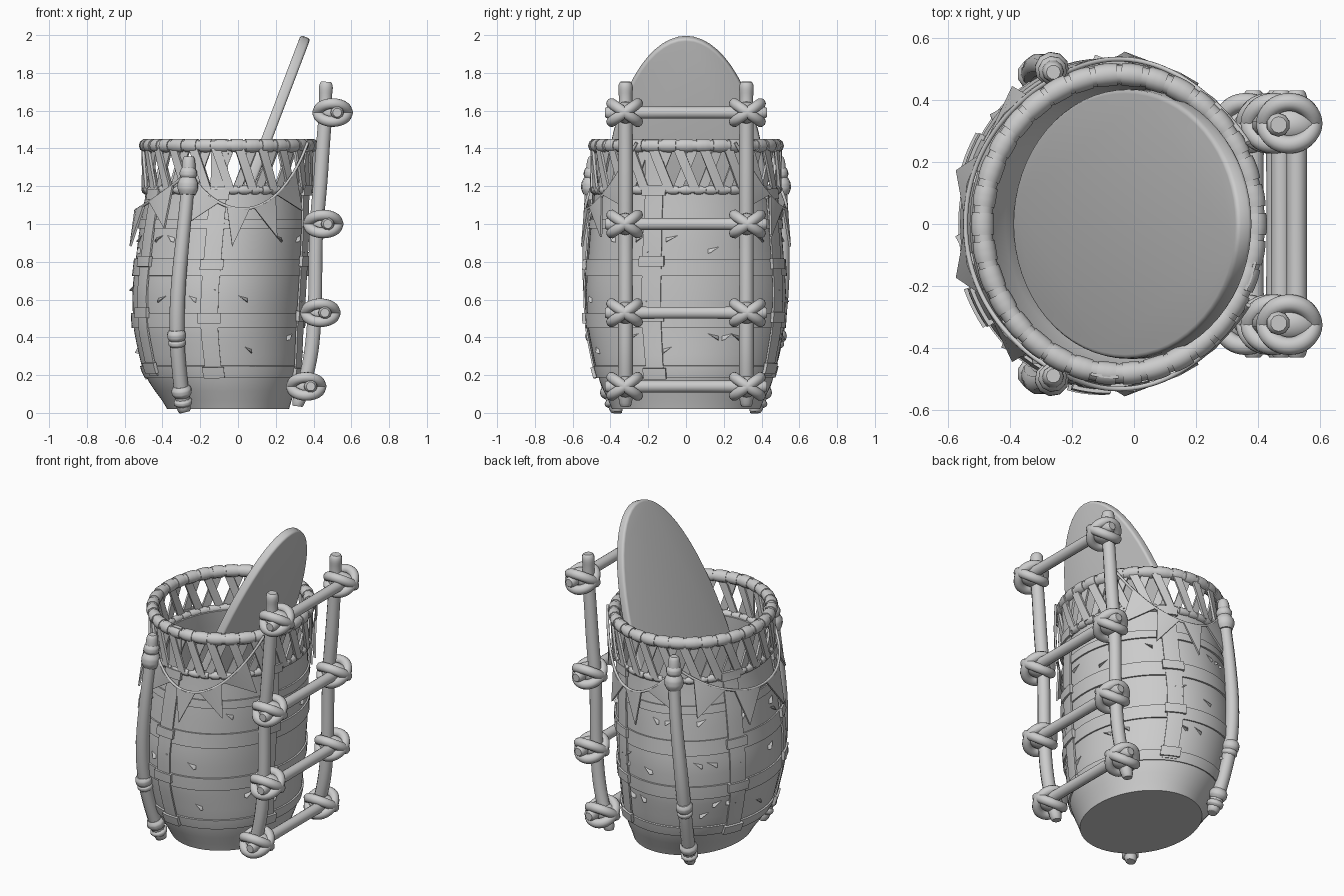
import bpy, bmesh, math, random
from mathutils import Vector, Matrix

if "Cube" in bpy.data.objects:
    bpy.data.objects.remove(bpy.data.objects["Cube"])

random.seed(4)
TAU = 2 * math.pi
# basket sections: z, centre x, half width x, half width y
SECTIONS = [(0.02, -.05, .315, .385), (.12, -.07, .375, .44), (.22, -.085, .42, .475),
            (.45, -.105, .45, .52), (.65, -.1, .46, .53), (.95, -.075, .45, .508),
            (1.18, -.055, .43, .483), (1.45, -.047, .442, .483)]


def lin(z):
    z = min(max(z, SECTIONS[0][0]), SECTIONS[-1][0])
    for a, b in zip(SECTIONS, SECTIONS[1:]):
        if z <= b[0]:
            f = (z - a[0]) / (b[0] - a[0])
            return Vector([a[i] + (b[i] - a[i]) * f for i in (1, 2, 3)])


def on_body(t, z, off=0.0):
    cx, rx, ry = (lin(z) * 2 + lin(z - .05) + lin(z + .05)) / 4
    return Vector((cx + (rx + off) * math.cos(t), (ry + off) * math.sin(t), z))


def select(ob):
    bpy.context.collection.objects.link(ob)
    bpy.ops.object.select_all(action='DESELECT')
    ob.select_set(True)
    bpy.context.view_layer.objects.active = ob


def finish(name, bm, solid=0, offset=1, angle=40):
    me = bpy.data.meshes.new(name)
    bm.to_mesh(me)
    bm.free()
    ob = bpy.data.objects.new(name, me)
    select(ob)
    if solid:
        m = ob.modifiers.new("thickness", 'SOLIDIFY')
        m.thickness, m.offset = solid, offset
        bpy.ops.object.modifier_apply(modifier="thickness")
    bpy.ops.object.shade_smooth_by_angle(angle=math.radians(angle))


def add_patch(bm, low, high, z0, z1, nt, nz, off, bottom=False):
    """Surface strip hugging the basket; low/high are angle ranges at z0 and z1."""
    grid = []
    for j in range(nz + 1):
        f = j / nz
        a, b = (low[k] + (high[k] - low[k]) * f for k in (0, 1))
        grid.append([bm.verts.new(on_body(a + (b - a) * i / nt, z0 + (z1 - z0) * f, off))
                     for i in range(nt + 1)])
    for r, s in zip(grid, grid[1:]):
        for i in range(nt):
            bm.faces.new((r[i], r[i + 1], s[i + 1], s[i]))
    if bottom:
        bm.faces.new(grid[0][:-1][::-1])
    bmesh.ops.remove_doubles(bm, verts=bm.verts, dist=1e-5)


def tube(name, paths, r, cyclic=False, radii=None, res=3):
    cu = bpy.data.curves.new(name, 'CURVE')
    cu.dimensions, cu.bevel_depth, cu.bevel_resolution = '3D', r, res
    cu.use_fill_caps = True
    for path in paths:
        s = cu.splines.new('NURBS')
        s.points.add(len(path) - 1)
        for i, (p, q) in enumerate(zip(s.points, path)):
            p.co = (*q, 1)
            p.radius = radii[i] if radii else 1
        s.order_u, s.resolution_u = 3, 4
        s.use_cyclic_u, s.use_endpoint_u = cyclic, not cyclic
    select(bpy.data.objects.new(name, cu))
    bpy.ops.object.convert(target='MESH')
    bpy.ops.object.shade_smooth_by_angle(angle=math.radians(60))


# basket body
bm = bmesh.new()
add_patch(bm, (0, TAU), (0, TAU), .02, 1.18, 72, 24, 0, bottom=True)
finish("basket_body", bm, .03, -1)

# horizontal hoops
bm = bmesh.new()
for z, h in ((.22, .06), (.49, .08), (.77, .09), (1.0, .05)):
    add_patch(bm, (0, TAU), (0, TAU), z - h / 2, z + h / 2, 72, 2, 0)
finish("hoops", bm, .01)

# vertical straps and the bands tied over them
bm, bands = bmesh.new(), bmesh.new()
for deg, top in ((-96, 1.45), (-20, 1.45), (65, 1.19), (155, 1.19), (210, 1.19)):
    t, w = math.radians(deg), .1
    add_patch(bm, (t - w, t + w), (t - w, t + w), .2, top, 4, 24, .006)
    for z in (.23, .52, .79, 1.17):
        k = random.uniform(-.02, .02)
        add_patch(bands, (t - w - .03, t + w + .03), (t - w - .03, t + w + .03),
                  z - .03 + k, z + .025 + k, 5, 2, .008)
finish("vertical_straps", bm, .01)
finish("strap_bands", bands, .02)

# torn splinters on the wall
bm = bmesh.new()
for i in range(44):
    t, z = random.uniform(0, TAU), random.choice((.33, .4, .6, .66, .86, .92))
    d = random.choice((-1, 1)) * random.uniform(.1, .16)
    a, b, c, tip = [bm.verts.new(p) for p in (
        on_body(t, z - .018, -.003), on_body(t, z + .01, -.003),
        on_body(t + d, z + .025, -.003), on_body(t + .15 * d, z - .012, .02))]
    for f in ((a, b, tip), (b, c, tip), (c, a, tip)):
        bm.faces.new(f)
bmesh.ops.recalc_face_normals(bm, faces=bm.faces)
finish("wall_splinters", bm, angle=80)

# woven lattice collar
N = 23
step = TAU / N
bm = bmesh.new()
for i in range(N):
    t, w = i * step, .054
    for s, off in ((1, -.004), (-1, .01)):
        a, b = t - s * step * .36, t + s * step * .36
        add_patch(bm, (a - w, a + w), (b - w, b + w), 1.18, 1.42, 2, 5, off)
finish("collar_lattice", bm, .014)


# collar rings with wrapped lashings
def ring(z):
    return [on_body(i * TAU / 48, z) for i in range(48)]


for name, z, r, n in (("rim", 1.415, .031, 34), ("lower_ring", 1.18, .018, 46)):
    tube(name, [ring(z)], r, True)
    wraps = []
    for i in range(n):
        t, h = i * TAU / n, TAU / n * random.uniform(.7, .88)
        wraps.append([on_body(t + h * k / 4, z) for k in (-2, -1, 0, 1, 2)])
    tube(name + "_wraps", wraps, r + .006, radii=(.95, 1, 1, 1, .95))

# leaning oval board
tilt = math.atan2(.73, 1.92)
bm = bmesh.new()
bmesh.ops.create_cone(bm, cap_ends=True, segments=64, radius1=1, radius2=1, depth=1)
bmesh.ops.scale(bm, vec=(1.02, .435, .055), verts=bm.verts)
rims = [e for e in bm.edges if any(len(f.verts) > 4 for f in e.link_faces)]
bmesh.ops.bevel(bm, geom=rims, offset=.014, segments=3, profile=.5, affect='EDGES')
bmesh.ops.transform(bm, verts=bm.verts, matrix=Matrix.Translation((-.005, 0, 1.037)) @
                    Matrix.Rotation(tilt - math.pi / 2, 4, 'Y'))
finish("oval_board", bm)

# side poles with collars
for s, side in ((-1, "front"), (1, "back")):
    P = [(-.26, .49, 1.35), (-.265, .5, 1.2), (-.29, .515, .95), (-.32, .51, .65),
         (-.325, .48, .4), (-.31, .43, .2), (-.285, .365, .01)]
    P = [Vector((x, s * y, z)) for x, y, z in P]
    path = [P[0] + Vector((0, 0, .008))] + P + [P[-1] + Vector((.002, 0, -.008))]
    tube(side + "_pole", [path], .038, radii=(.6, 1, .9, .95, 1.05, 1.05, 1, 1.1, .7))
    for a, b, f, g, r in ((0, 1, .35, .75, .046), (0, 1, .7, 1.3, .055), (4, 5, -.2, .1, .05),
                          (4, 5, .05, .25, .047), (5, 6, .3, .6, .054), (5, 6, .65, .85, .05)):
        path = [P[a].lerp(P[b], f + (g - f) * k / 4) for k in range(5)]
        tube(side + "_pole_lashing", [path], r, radii=(.75, 1, 1.02, 1, .75))

# ladder rails
RAIL = [(.467, 1.753), (.466, 1.74), (.463, 1.67), (.465, 1.6), (.452, 1.45), (.435, 1.2),
        (.41, .95), (.41, .6), (.395, .35), (.36, .18), (.317, .05), (.315, .035)]
for s, side in ((-1, "front"), (1, "back")):
    tube(side + "_ladder_rail", [[(x, s * .32, z) for x, z in RAIL]], .038,
         radii=(.7, 1.1, .9, 1, 1, 1.05, 1, 1, 1.05, 1, 1, .7))

# rungs with crossed rope knots
for x, z in ((.525, 1.59), (.475, 1.0), (.46, .53), (.385, .14)):
    tube("ladder_rung", [[(x, y, z) for y in (-.43, -.42, -.3, 0, .3, .42, .43)]], .034,
         radii=(.7, 1.1, 1, .95, 1, 1.1, .7))
    for s in (-1, 1):
        loops = []
        for d in (-1, 1):
            u = Vector((0, .82, .57 * d))
            c = Vector((x - .024, s * .325, z))
            loops.append([c + u * .088 * math.cos(k * TAU / 10) +
                          Vector((.082 * math.sin(k * TAU / 10), 0, 0)) for k in range(10)])
        tube("rung_knot", loops, .029, True)
        bm = bmesh.new()
        bmesh.ops.create_icosphere(bm, subdivisions=3, radius=1)
        bmesh.ops.scale(bm, vec=(.088, .06, .058), verts=bm.verts)
        bmesh.ops.translate(bm, vec=(x - .02, s * .32, z), verts=bm.verts)
        finish("knot_core", bm)

# bunting strings and pennants
for name, d0, d1, z0, z1, sag, spots, out in (
        ("front_bunting", -117, -30, 1.28, 1.43, .27, (.17, .4, .6, .78), .04),
        ("back_bunting", 117, 30, 1.28, 1.43, .27, (.17, .4, .6, .78), .04),
        ("left_bunting", 117, 243, 1.27, 1.27, .2, (.17, .39, .61, .83), .06)):
    def flat(u):
        return Vector((math.radians(d0 + (d1 - d0) * u), z0 + (z1 - z0) * u - sag * 4 * u * (1 - u)))
    tube(name + "_string", [[on_body(*flat(i / 24), .04) for i in range(25)]], .008, res=2)
    bm = bmesh.new()
    for u in spots:
        a, b, m = flat(u - .085), flat(u + .085), flat(u)
        e = Vector(((b.x - a.x) * .5, b.y - a.y)).normalized()
        n = Vector((e.y, -e.x))
        n = n if n.y < 0 else -n
        tip = m + Vector((n.x * 2, n.y)) * .2
        va, vm, vb, vt = [bm.verts.new(p) for p in (
            on_body(*a, .04), on_body(*m, .045), on_body(*b, .04), on_body(*tip, out))]
        bm.faces.new((va, vm, vt))
        bm.faces.new((vm, vb, vt))
    finish(name + "_pennants", bm, .012, 0)
